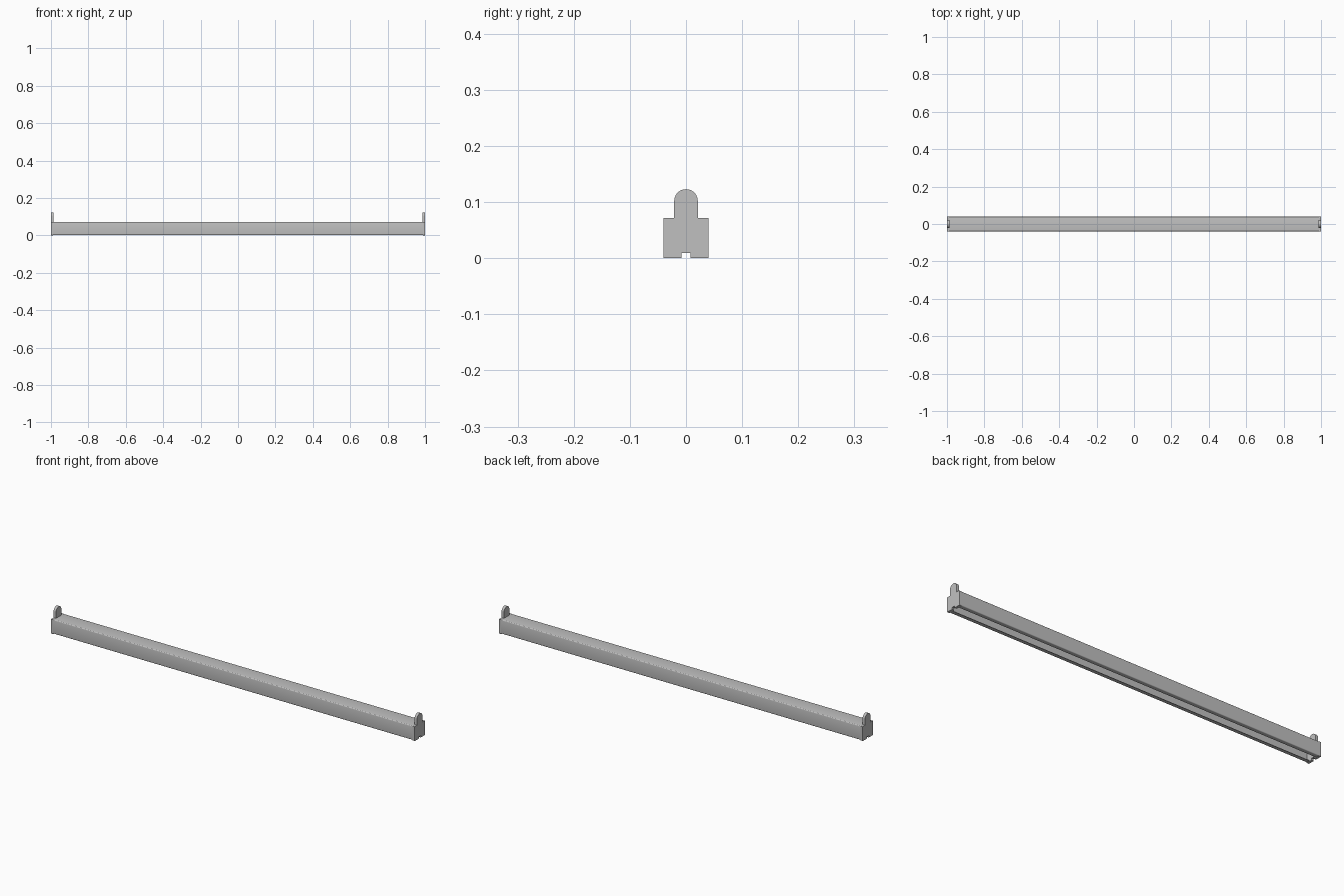
import bpy, bmesh, math

cube = bpy.data.objects.get("Cube")
if cube:
    bpy.data.objects.remove(cube, do_unlink=True)

grey = bpy.data.materials.new("light_grey")
grey.use_nodes = True
colour = (0.53, 0.53, 0.53, 1)
grey.diffuse_color = colour
grey.node_tree.nodes["Principled BSDF"].inputs["Base Color"].default_value = colour


def arc(cy, cz, r, start, end, steps):
    """Points of an arc in the y-z plane, angles in degrees."""
    return [(cy + r * math.cos(math.radians(start + (end - start) * i / steps)),
             cz + r * math.sin(math.radians(start + (end - start) * i / steps)))
            for i in range(steps + 1)]


def extrude_profile(name, profile, x0, x1):
    """Closed y-z profile extruded along x."""
    bm = bmesh.new()
    face = bm.faces.new([bm.verts.new((x0, y, z)) for y, z in profile])
    ext = bmesh.ops.extrude_face_region(bm, geom=[face])
    moved = [v for v in ext["geom"] if isinstance(v, bmesh.types.BMVert)]
    bmesh.ops.translate(bm, verts=moved, vec=(x1 - x0, 0, 0))
    bmesh.ops.recalc_face_normals(bm, faces=bm.faces)
    mesh = bpy.data.meshes.new(name)
    bm.to_mesh(mesh)
    bm.free()
    mesh.materials.append(grey)
    obj = bpy.data.objects.new(name, mesh)
    bpy.context.collection.objects.link(obj)
    bpy.ops.object.select_all(action="DESELECT")
    obj.select_set(True)
    bpy.context.view_layer.objects.active = obj
    bpy.ops.object.shade_smooth_by_angle(angle=math.radians(35))
    return obj


def mirrored(half):
    """Complete a +y half profile with its -y counterpart."""
    return half + [(-y, z) for y, z in reversed(half)]


W, TOP, R, T = 0.04, 0.072, 0.004, 0.002

# Folded sheet channel, open below between two inward lips
outer = [(0.02, 0.002)] + arc(W - R, 0.002 + R, R, -90, 0, 4) + arc(W - R, TOP - R, R, 0, 90, 4)
inner = ([(0.02, 0.002 + T)] + arc(W - R, 0.002 + R, R - T, -90, 0, 4)
         + arc(W - R, TOP - R, R - T, 0, 90, 4))
extrude_profile("channel_body", mirrored(outer) + list(reversed(mirrored(inner))), -0.99, 0.99)

# End caps with a cable notch, and round-topped lamp holders
cap = mirrored([(0.008, 0.009), (0.008, 0), (W - 0.001, 0), (W, 0.001),
                (W, TOP - 0.001), (W - 0.001, TOP)])
holder = [(0.021, 0.05)] + arc(0, 0.102, 0.021, 0, 180, 20) + [(-0.021, 0.05)]
for side, s in (("left", 1), ("right", -1)):
    extrude_profile(side + "_end_cap", cap, s * 0.988, s * 1.0)
    extrude_profile(side + "_lamp_holder", holder, s * 0.986, s * 0.9998)
